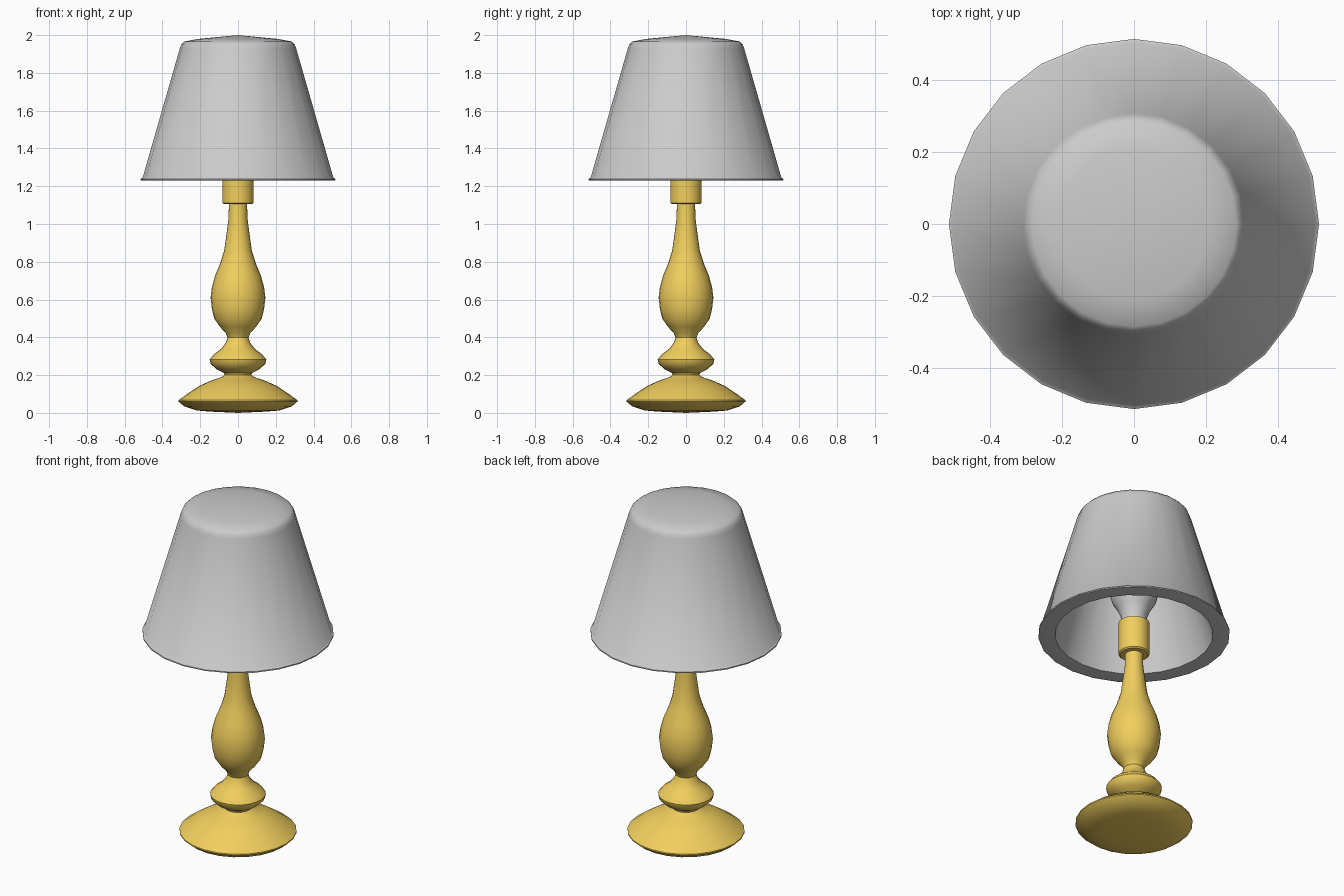
import bpy, math


def lathe(name, profile, mat=None, sides=24, angle=40):
    """Spin (radius, z) points around z; zero radius makes a pole."""
    verts, faces, rings = [], [], []
    for r, z in profile:
        if r == 0:
            rings.append([len(verts)] * sides)
            verts.append((0, 0, z))
        else:
            rings.append([len(verts) + i for i in range(sides)])
            for i in range(sides):
                a = math.tau * i / sides
                verts.append((r * math.cos(a), r * math.sin(a), z))
    for low, high in zip(rings, rings[1:]):
        for i in range(sides):
            j = (i + 1) % sides
            faces.append(tuple(dict.fromkeys((low[i], low[j], high[j], high[i]))))
    mesh = bpy.data.meshes.new(name)
    mesh.from_pydata(verts, [], faces)
    obj = bpy.data.objects.new(name, mesh)
    bpy.context.collection.objects.link(obj)
    if mat:
        mesh.materials.append(mat)
    bpy.ops.object.select_all(action='DESELECT')
    obj.select_set(True)
    bpy.context.view_layer.objects.active = obj
    bpy.ops.object.shade_smooth_by_angle(angle=math.radians(angle))
    return obj


gold = bpy.data.materials.new("gold")
gold.diffuse_color = (0.88, 0.62, 0.11, 1)

# Turned stand: foot, knob, vase body and neck
lathe("stand", [
    (0, 0), (0.15, 0.007), (0.22, 0.013), (0.285, 0.035), (0.315, 0.06),
    (0.315, 0.067), (0.27, 0.1), (0.205, 0.143), (0.14, 0.172),
    (0.09, 0.188), (0.07, 0.2), (0.075, 0.212), (0.115, 0.232),
    (0.145, 0.26), (0.15, 0.282), (0.13, 0.308), (0.09, 0.338),
    (0.065, 0.37), (0.055, 0.398), (0.065, 0.423), (0.095, 0.455),
    (0.125, 0.498), (0.138, 0.55), (0.145, 0.61), (0.138, 0.665),
    (0.122, 0.725), (0.095, 0.79), (0.073, 0.86), (0.062, 0.94),
    (0.05, 1.03), (0.048, 1.12), (0, 1.12)], gold)

# Bulb socket
lathe("socket", [(0, 1.105), (0.075, 1.105), (0.083, 1.112),
                 (0.083, 1.3), (0, 1.3)], gold)

# Light bulb
lathe("bulb", [
    (0, 1.29), (0.068, 1.29), (0.07, 1.34), (0.09, 1.39), (0.118, 1.435),
    (0.13, 1.48), (0.13, 1.52), (0.115, 1.57), (0.085, 1.61),
    (0.045, 1.635), (0, 1.643)])

# Thick shade: inner ceiling, inner wall, rim, outer wall, shallow cap
lathe("shade", [
    (0, 1.9), (0.235, 1.89), (0.425, 1.232), (0.505, 1.23), (0.515, 1.232),
    (0.515, 1.239), (0.505, 1.245), (0.308, 1.93), (0.3, 1.952),
    (0.285, 1.966), (0.21, 1.98), (0, 2.0)], angle=50)
